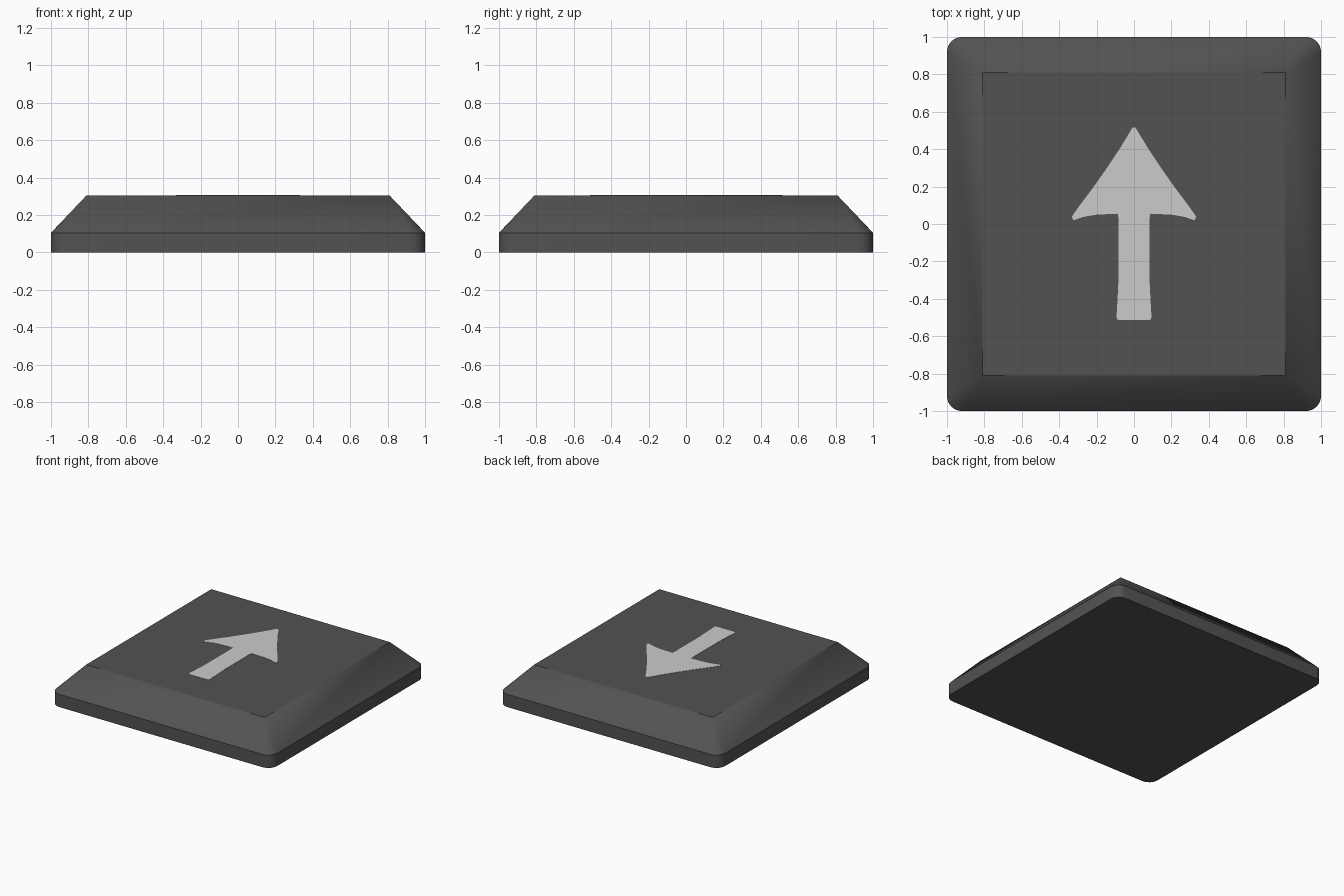
import bpy, bmesh, math

if "Cube" in bpy.data.objects:
    bpy.data.objects.remove(bpy.data.objects["Cube"])

def material(name, v):
    m = bpy.data.materials.new(name)
    m.diffuse_color = (v, v, v, 1)
    m.use_nodes = True
    m.node_tree.nodes["Principled BSDF"].inputs["Base Color"].default_value = m.diffuse_color
    return m

def add_object(name, bm, mat):
    bmesh.ops.recalc_face_normals(bm, faces=bm.faces)
    me = bpy.data.meshes.new(name)
    bm.to_mesh(me)
    bm.free()
    me.materials.append(mat)
    ob = bpy.data.objects.new(name, me)
    bpy.context.collection.objects.link(ob)
    return ob

# Tile: rounded slab rising by slopes to a sharp-cornered square top
R, TOP, RIM, H, N = 0.08, 0.81, 0.105, 0.305, 6
bm = bmesh.new()
low, high, apex = [], [], []
for k in range(4):
    mid = math.pi / 4 + k * math.pi / 2
    sx, sy = math.copysign(1, math.cos(mid)), math.copysign(1, math.sin(mid))
    apex.append(bm.verts.new((sx * TOP, sy * TOP, H)))
    for i in range(N + 1):
        a = k * math.pi / 2 + i / N * math.pi / 2
        x = sx * (1 - R) + R * math.cos(a)
        y = sy * (1 - R) + R * math.sin(a)
        low.append(bm.verts.new((x, y, 0)))
        high.append(bm.verts.new((x, y, RIM)))
n = len(low)
for i in range(n):
    j = (i + 1) % n
    bm.faces.new((low[i], low[j], high[j], high[i]))
    a, b = apex[i // (N + 1)], apex[j // (N + 1)]
    bm.faces.new((high[i], high[j], a) if a is b else (high[i], high[j], b, a))
bm.faces.new(apex)
bm.faces.new(low[::-1])
tile = add_object("tile", bm, material("dark grey", 0.085))
bpy.context.view_layer.objects.active = tile
tile.select_set(True)
bpy.ops.object.shade_smooth_by_angle(angle=math.radians(30))

# Arrow: thin plate from a mirrored half outline
half = [(0.008, 0.515), (0.075, 0.405), (0.15, 0.292), (0.215, 0.2), (0.29, 0.1),
        (0.332, 0.04), (0.325, 0.02), (0.27, 0.038), (0.2, 0.05), (0.087, 0.055),
        (0.083, 0.03), (0.083, -0.3), (0.09, -0.44), (0.094, -0.5), (0.088, -0.512)]
outline = half + [(-x, y) for x, y in reversed(half)]
bm = bmesh.new()
face = bm.faces.new([bm.verts.new((x, y, H - 0.001)) for x, y in outline])
ext = bmesh.ops.extrude_face_region(bm, geom=[face])
bmesh.ops.translate(bm, vec=(0, 0, 0.003),
                    verts=[v for v in ext["geom"] if isinstance(v, bmesh.types.BMVert)])
add_object("arrow", bm, material("light grey", 0.6))
